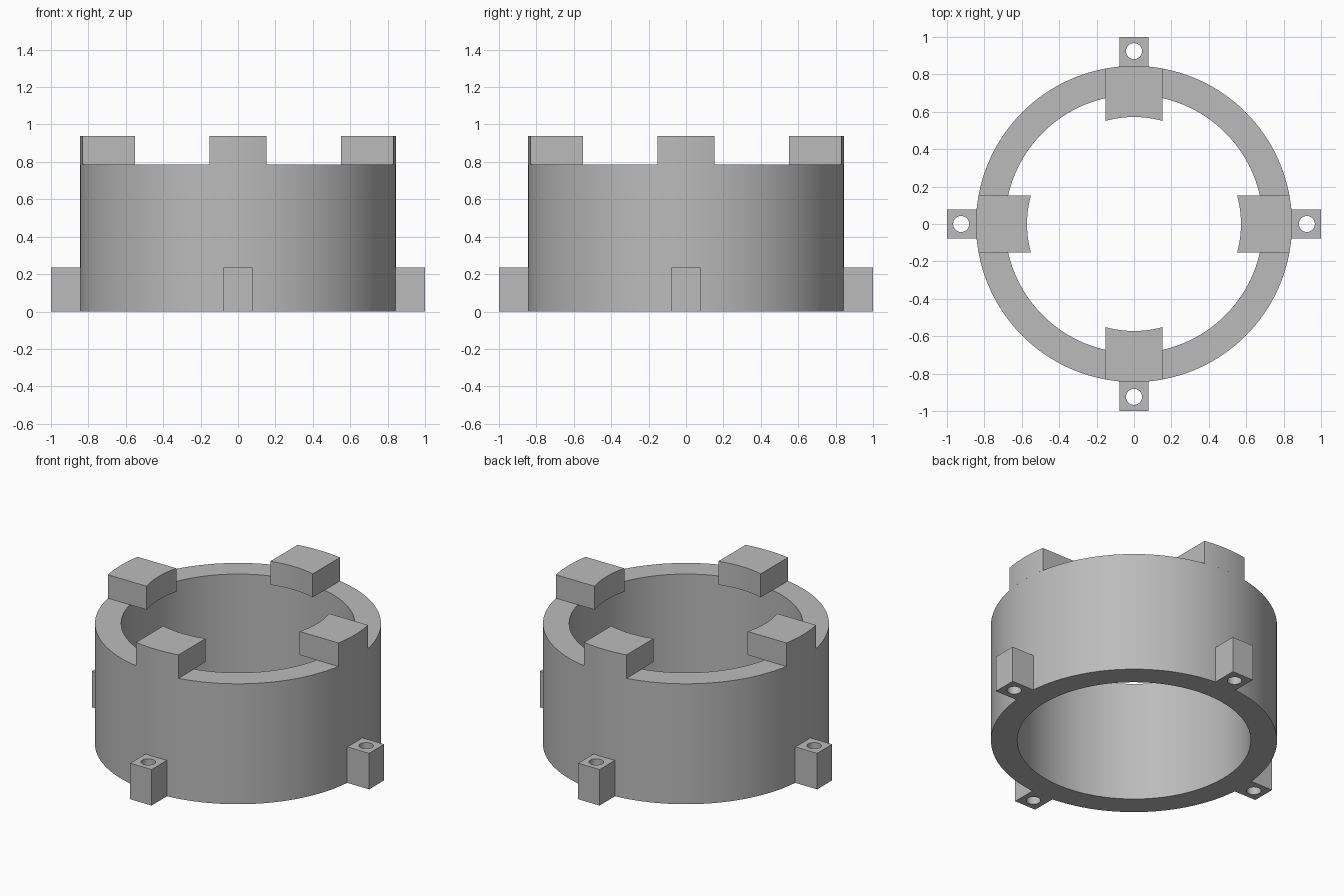
import bpy, bmesh, math
from math import sin, cos, asin, pi

cube = bpy.data.objects.get("Cube")
if cube:
    bpy.data.objects.remove(cube)

OUTER, INNER = 0.845, 0.69
RING_TOP, TOOTH_TOP, LUG_TOP = 0.785, 0.938, 0.235
LUG_END, HOLE_POS, HOLE_RADIUS = 1.0, 0.924, 0.043

grey = bpy.data.materials.new("plain grey")
grey.use_nodes = True
colour = (0.5, 0.5, 0.5, 1)
grey.diffuse_color = colour
grey.node_tree.nodes["Principled BSDF"].inputs["Base Color"].default_value = colour


def circle(radius, count, offset=0):
    return [(offset + radius * cos(2 * pi * i / count), radius * sin(2 * pi * i / count))
            for i in range(count)]


def arc(radius, half_width, steps=16):
    """Arc about the ring axis, spanning the given half width around +x."""
    a = asin(half_width / radius)
    angles = [a * (2 * i / steps - 1) for i in range(steps + 1)]
    return [(radius * cos(t), radius * sin(t)) for t in angles]


def prism(name, loops, bottom, top, turn=0):
    """Fill flat outlines (later loops are holes) and extrude them upwards."""
    bm = bmesh.new()
    edges = []
    for loop in loops:
        verts = [bm.verts.new((x, y, bottom)) for x, y in loop]
        edges += [bm.edges.new((v, verts[i - 1])) for i, v in enumerate(verts)]
    bmesh.ops.triangle_fill(bm, edges=edges, use_beauty=True, use_dissolve=False,
                            normal=(0, 0, 1))
    extruded = bmesh.ops.extrude_face_region(bm, geom=bm.faces[:], use_keep_orig=True)
    moved = [g for g in extruded["geom"] if isinstance(g, bmesh.types.BMVert)]
    bmesh.ops.translate(bm, verts=moved, vec=(0, 0, top - bottom))
    bmesh.ops.recalc_face_normals(bm, faces=bm.faces[:])
    mesh = bpy.data.meshes.new(name)
    bm.to_mesh(mesh)
    bm.free()
    mesh.materials.append(grey)
    obj = bpy.data.objects.new(name, mesh)
    obj.rotation_euler.z = turn
    bpy.context.collection.objects.link(obj)
    bpy.ops.object.select_all(action="DESELECT")
    obj.select_set(True)
    bpy.context.view_layer.objects.active = obj
    bpy.ops.object.shade_smooth_by_angle(angle=math.radians(30))
    return obj


# Main ring wall
prism("ring_body", [circle(OUTER, 128), circle(INNER, 128)], 0, RING_TOP)

# Four teeth overhanging the bore, and four drilled mounting lugs
tooth = arc(OUTER, 0.153) + arc(0.572, 0.153)[::-1]
lug = arc(OUTER, 0.077, 8)[::-1] + [(LUG_END, -0.077), (LUG_END, 0.077)]
hole = circle(HOLE_RADIUS, 32, HOLE_POS)
for i, side in enumerate(("left", "back", "right", "front")):
    prism(side + "_tooth", [tooth], RING_TOP, TOOTH_TOP, i * pi / 2)
    prism(side + "_lug", [lug, hole], 0, LUG_TOP, i * pi / 2)
